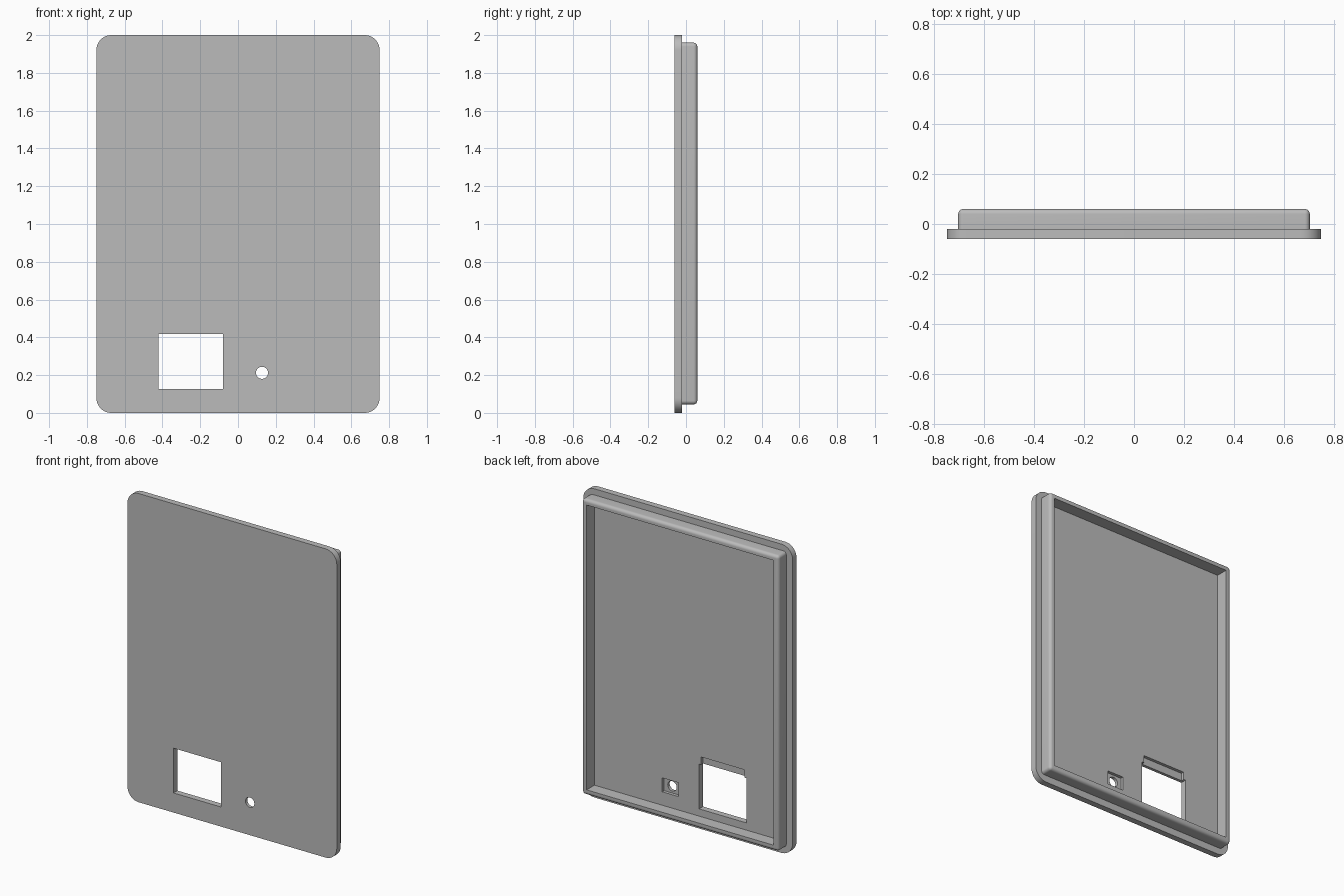
import bpy
import bmesh
import math
from mathutils import Matrix

cube = bpy.data.objects.get("Cube")
if cube:
    bpy.data.objects.remove(cube, do_unlink=True)

FRONT, SEAT, BACK = -0.06, -0.02, 0.06

grey = bpy.data.materials.new("plain grey")
grey.use_nodes = True
grey.diffuse_color = (0.5, 0.5, 0.5, 1)
grey.node_tree.nodes["Principled BSDF"].inputs["Base Color"].default_value = (0.5, 0.5, 0.5, 1)


def make_object(name, bm):
    bmesh.ops.recalc_face_normals(bm, faces=bm.faces)
    mesh = bpy.data.meshes.new(name)
    bm.to_mesh(mesh)
    bm.free()
    mesh.materials.append(grey)
    obj = bpy.data.objects.new(name, mesh)
    bpy.context.collection.objects.link(obj)
    return obj


def box(name, x, y, z, radius=0.0, pick=None, segments=8):
    """Box from (min, max) ranges; edges chosen by pick are rounded."""
    bm = bmesh.new()
    bmesh.ops.create_cube(bm, size=1)
    for v in bm.verts:
        v.co = [r[0] if c < 0 else r[1] for c, r in zip(v.co, (x, y, z))]
    if pick:
        edges = [e for e in bm.edges if pick(*e.verts)]
        bmesh.ops.bevel(bm, geom=edges, offset=radius, segments=segments,
                        profile=0.5, affect='EDGES')
    return make_object(name, bm)


def cylinder(name, x, z, radius):
    bm = bmesh.new()
    bmesh.ops.create_cone(bm, cap_ends=True, segments=48, radius1=radius,
                          radius2=radius, depth=0.4)
    bm.transform(Matrix.Translation((x, 0, z)) @ Matrix.Rotation(math.pi / 2, 4, 'X'))
    return make_object(name, bm)


def cut(target, cutter):
    cutter.hide_render = True
    mod = target.modifiers.new("cut", 'BOOLEAN')
    mod.operation = 'DIFFERENCE'
    mod.solver = 'EXACT'
    mod.object = cutter
    bpy.context.view_layer.objects.active = target
    bpy.ops.object.modifier_apply(modifier=mod.name)
    bpy.data.objects.remove(cutter, do_unlink=True)


def along_depth(a, b):
    return abs(a.co.y - b.co.y) > 0.01


def not_on_seat(a, b):
    return max(a.co.y, b.co.y) > 0


# Front plate with rounded corners
plate = box("front_plate", (-0.75, 0.75), (FRONT, SEAT), (0, 2),
            0.08, along_depth, 12)

# Openings through the plate, and shallow pockets in its back
cut(plate, box("window_cutter", (-0.42, -0.08), (-0.2, 0.2), (0.127, 0.417)))
cut(plate, cylinder("hole_cutter", 0.127, 0.212, 0.032))
cut(plate, box("window_pocket_cutter", (-0.405, -0.095), (-0.04, 0.2), (0.3, 0.467)))
cut(plate, box("hole_pocket_cutter", (0.069, 0.185), (-0.04, 0.2), (0.167, 0.257)))

# Raised rim with rounded outer edges and a sharp inner opening
rim = box("back_rim", (-0.705, 0.705), (SEAT, BACK), (0.045, 1.96),
          0.02, not_on_seat, 6)
cut(rim, box("cavity_cutter", (-0.67, 0.67), (-0.2, 0.2), (0.08, 1.925)))

# Smooth the rounded edges, keep the rest crisp
for obj in (plate, rim):
    bpy.ops.object.select_all(action='DESELECT')
    obj.select_set(True)
    bpy.context.view_layer.objects.active = obj
    bpy.ops.object.shade_smooth_by_angle(angle=math.radians(30))
